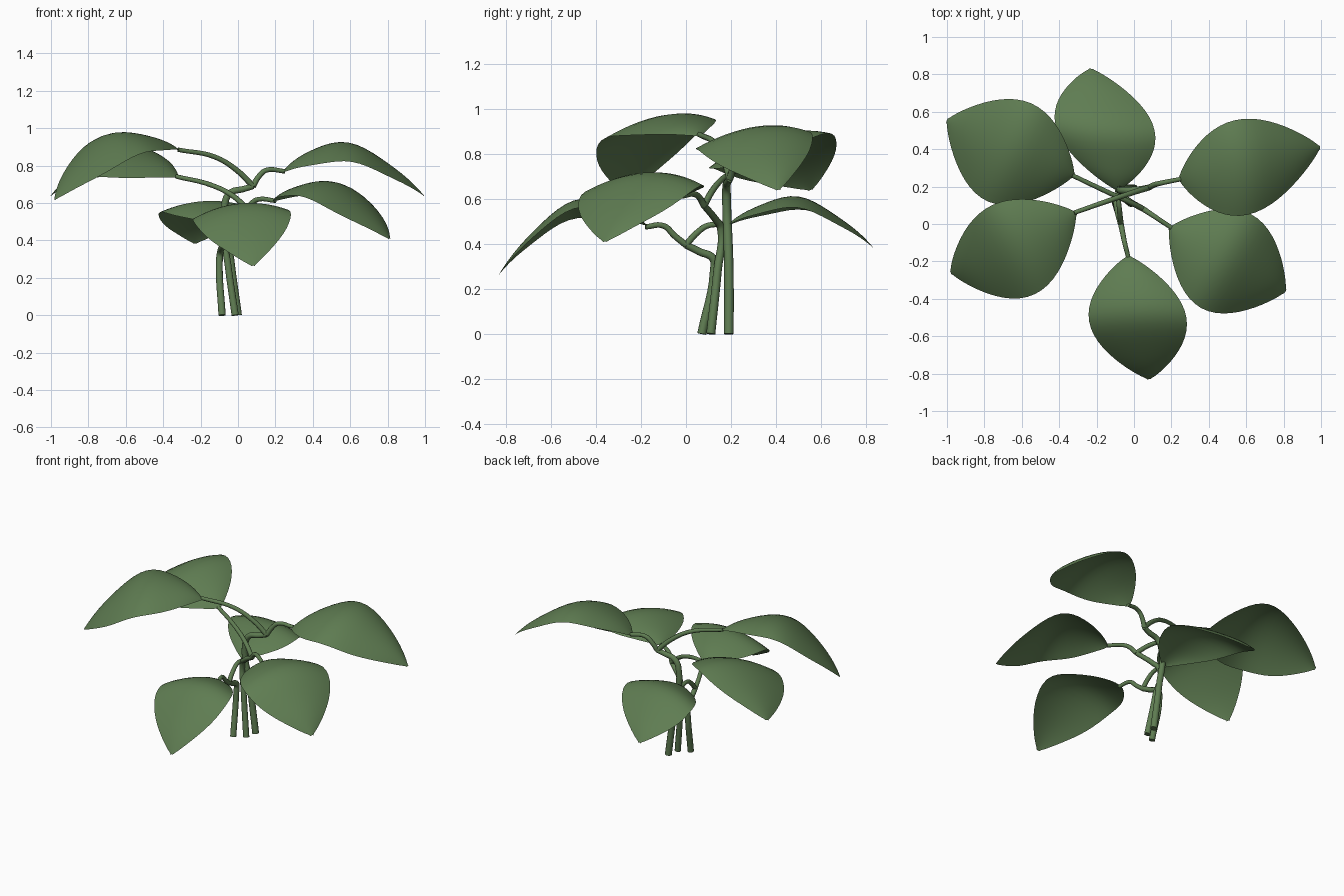
import bpy, math
from mathutils import Vector as V

if "Cube" in bpy.data.objects:
    bpy.data.objects.remove(bpy.data.objects["Cube"])

green = bpy.data.materials.new("leaf_green")
green.diffuse_color = (0.114, 0.203, 0.084, 1)
green.use_nodes = True
green.node_tree.nodes["Principled BSDF"].inputs["Base Color"].default_value = green.diffuse_color


def add_mesh(name, mesh):
    mesh.materials.clear()
    mesh.materials.append(green)
    for p in mesh.polygons:
        p.use_smooth = True
    ob = bpy.data.objects.new(name, mesh)
    bpy.context.collection.objects.link(ob)
    return ob


def leaf(name, base, mid, tip, left, right, nu=28, nv=16):
    # arched midrib through three points, blade spreading to two side points
    base, mid, tip, left, right = map(V, (base, mid, tip, left, right))
    side = (left - right) / 2
    sag = (left + right) / 2 - mid
    verts, faces = [], []
    for i in range(nu + 1):
        u = (1 - math.cos(math.pi * i / nu)) / 2
        m = base * (2*u - 1) * (u - 1) + mid * 4*u*(1 - u) + tip * u*(2*u - 1)
        m.z -= 0.014 * math.sin(2 * math.pi * u) ** 2
        f = max(0.04, math.sin(math.pi * u) ** 0.8 if 0 < i < nu else 0)
        for j in range(nv + 1):
            v = 2 * j / nv - 1
            verts.append(m + f * (v * side + v * v * sag))
    w = nv + 1
    for i in range(nu):
        for j in range(nv):
            a = i * w + j
            faces.append((a, a + 1, a + w + 1, a + w))
    me = bpy.data.meshes.new(name)
    me.from_pydata(verts, [], faces)
    # keep the upper side facing up
    if sum(p.normal.z for p in me.polygons) < 0:
        me.flip_normals()
    add_mesh(name, me)


def tube(name, pts, r0, r1):
    # round stalk along a smooth path, tapering from r0 to r1
    cu = bpy.data.curves.new(name + "_path", 'CURVE')
    cu.dimensions = '3D'
    cu.bevel_depth = 1.0
    cu.bevel_resolution = 3
    cu.resolution_u = 6
    cu.use_fill_caps = True
    sp = cu.splines.new('BEZIER')
    sp.bezier_points.add(len(pts) - 1)
    for k, (bp, p) in enumerate(zip(sp.bezier_points, pts)):
        bp.co = p
        bp.handle_left_type = bp.handle_right_type = 'AUTO'
        bp.radius = r0 + (r1 - r0) * k / (len(pts) - 1)
    tmp = bpy.data.objects.new(name + "_tmp", cu)
    bpy.context.collection.objects.link(tmp)
    dg = bpy.context.evaluated_depsgraph_get()
    me = bpy.data.meshes.new_from_object(tmp.evaluated_get(dg))
    bpy.data.objects.remove(tmp)
    add_mesh(name, me)


# six leaves: base, middle, tip, left and right edge
leaf("leaf_right_back", (.24, .24, .765), (.6, .32, .918), (.995, .41, .64),
     (.54, .555, .895), (.61, .05, .82))
leaf("leaf_left_back", (-.32, .26, .74), (-.66, .39, .88), (-1, .555, .64),
     (-.78, .12, .735), (-.55, .645, .89))
leaf("leaf_left_front", (-.31, .06, .88), (-.645, -.12, .96), (-.98, -.26, .62),
     (-.53, -.375, .86), (-.76, .10, .94))
leaf("leaf_right_front", (.19, -.02, .61), (.5, -.19, .71), (.81, -.36, .41),
     (.63, .05, .65), (.36, -.45, .63))
leaf("leaf_front", (-.03, -.17, .48), (.02, -.5, .59), (.08, -.83, .265),
     (.28, -.5, .555), (-.24, -.52, .505))
leaf("leaf_back", (-.09, .18, .48), (-.16, .5, .61), (-.23, .83, .385),
     (-.42, .53, .55), (.11, .5, .56))

# three stems rising from the ground
tube("stem_high", [(0, .19, 0), (-.04, .19, .3), (-.07, .18, .6), (-.04, .18, .655),
                   (.03, .185, .675), (.08, .195, .69)], .022, .016)
tube("stem_middle", [(-.015, .11, 0), (-.055, .14, .28), (-.075, .155, .47),
                     (-.04, .13, .51), (.05, .08, .57)], .02, .015)
tube("stem_low", [(-.085, .07, 0), (-.1, .125, .28), (-.095, .12, .335),
                  (-.085, .06, .365), (-.07, 0, .395)], .02, .016)

# two leaf stalks on each stem
tube("stalk_right_back", [(.08, .195, .69), (.11, .21, .74), (.15, .22, .775),
                          (.25, .24, .77)], .016, .012)
tube("stalk_left_front", [(.08, .195, .69), (0, .17, .77), (-.12, .13, .845),
                          (-.32, .06, .885)], .016, .012)
tube("stalk_right_front", [(.05, .08, .57), (.08, .06, .605), (.11, .04, .62),
                           (.2, -.02, .612)], .015, .012)
tube("stalk_left_back", [(.05, .08, .57), (-.03, .12, .64), (-.14, .17, .695),
                         (-.33, .26, .742)], .015, .012)
tube("stalk_front", [(-.07, 0, .395), (-.06, -.05, .435), (-.05, -.1, .48),
                     (-.03, -.18, .475)], .015, .012)
tube("stalk_back", [(-.07, 0, .395), (-.075, .05, .45), (-.08, .1, .482),
                    (-.09, .19, .48)], .015, .012)
